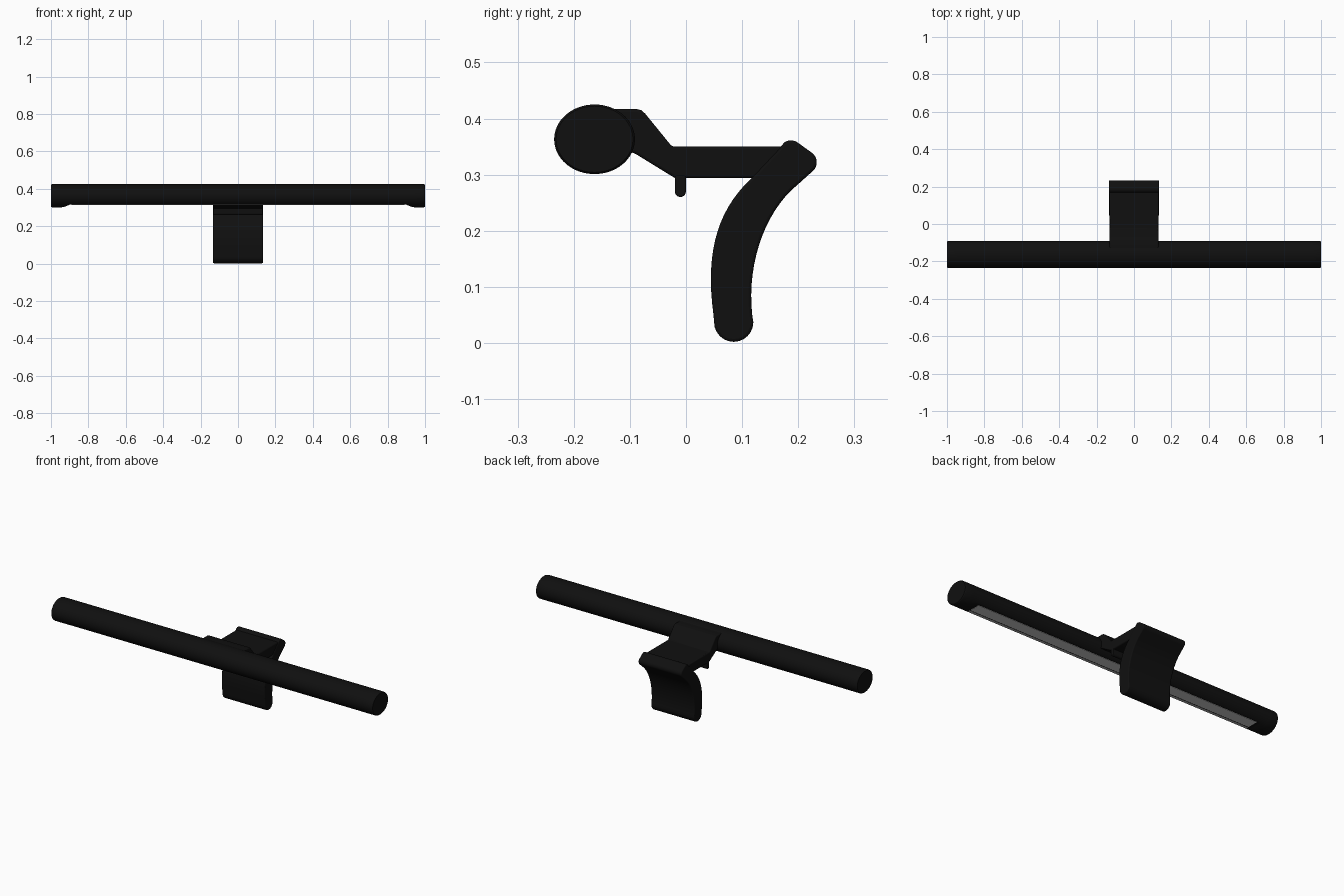
import bpy, bmesh, math
from mathutils import Vector
from mathutils.geometry import interpolate_bezier

cube = bpy.data.objects.get("Cube")
if cube:
    bpy.data.objects.remove(cube)


def material(name, value):
    m = bpy.data.materials.new(name)
    m.use_nodes = True
    colour = (value, value, value, 1)
    m.diffuse_color = colour
    m.node_tree.nodes["Principled BSDF"].inputs["Base Color"].default_value = colour
    return m


black = material("matte black", 0.005)
diffuser = material("light diffuser", 0.6)


def finish(name, bm, mat, bevel=0):
    bmesh.ops.recalc_face_normals(bm, faces=bm.faces)
    mesh = bpy.data.meshes.new(name)
    bm.to_mesh(mesh)
    bm.free()
    mesh.materials.append(mat)
    ob = bpy.data.objects.new(name, mesh)
    bpy.context.collection.objects.link(ob)
    if bevel:
        mod = ob.modifiers.new("soft edges", "BEVEL")
        mod.width, mod.segments = bevel, 3
        mod.limit_method, mod.angle_limit = "ANGLE", math.radians(40)
    bpy.ops.object.select_all(action="DESELECT")
    ob.select_set(True)
    bpy.context.view_layer.objects.active = ob
    bpy.ops.object.shade_smooth_by_angle(angle=math.radians(35))
    return ob


def extrude_profile(name, points, half_width, mat, bevel=0.005):
    """Extrude a (y, z) outline symmetrically along x."""
    bm = bmesh.new()
    face = bm.faces.new([bm.verts.new((-half_width, y, z)) for y, z in points])
    new = bmesh.ops.extrude_face_region(bm, geom=[face])["geom"]
    verts = [g for g in new if isinstance(g, bmesh.types.BMVert)]
    bmesh.ops.translate(bm, verts=verts, vec=(2 * half_width, 0, 0))
    return finish(name, bm, mat, bevel)


def bezier(*points, count=16):
    pts = interpolate_bezier(*[Vector((y, z, 0)) for y, z in points], count)
    return [(p.x, p.y) for p in pts]


def arc(cy, cz, r, start, end, count=12):
    angles = [math.radians(start + (end - start) * i / count) for i in range(count + 1)]
    return [(cy + r * math.cos(a), cz + r * math.sin(a)) for a in angles]


# Lamp tube: oval sections with a flattened underside between the ends
CY, CZ, RY, RZ, FLAT, SEGS = -0.163, 0.363, 0.072, 0.062, 0.315, 64
right_half = [(0.9, 1, FLAT), (0.91, 1, 0.311), (0.925, 1, 0.305), (0.945, 1, 0.3),
              (0.994, 1, 0.3), (0.998, 0.98, 0.3), (1.0, 0.95, 0.3)]
sections = [(-x, s, f) for x, s, f in reversed(right_half)] + right_half
bm = bmesh.new()
rings = []
for x, scale, floor in sections:
    ring = []
    for i in range(SEGS):
        a = 2 * math.pi * i / SEGS
        z = max(CZ + RZ * scale * math.sin(a), floor)
        ring.append(bm.verts.new((x, CY + RY * scale * math.cos(a), z)))
    rings.append(ring)
for a, b in zip(rings, rings[1:]):
    for i in range(SEGS):
        j = (i + 1) % SEGS
        bm.faces.new((a[i], a[j], b[j], b[i]))
bm.faces.new(rings[0])
bm.faces.new(rings[-1])
finish("lamp_tube", bm, black)

# Light strips under the tube
for name, y0, y1 in (("main_light_strip", -0.186, -0.124), ("front_light_strip", -0.203, -0.193)):
    outline = [(y0, FLAT - 0.002), (y1, FLAT - 0.002), (y1, FLAT + 0.004), (y0, FLAT + 0.004)]
    extrude_profile(name, outline, 0.89, diffuser, 0)

# Cranked arm from the tube to the clip
arm = [(-0.15, 0.417), (-0.088, 0.417), (-0.08, 0.415), (-0.073, 0.409), (-0.025, 0.35),
       (0.18, 0.35), (0.18, 0.31), (0.13, 0.294), (-0.02, 0.294), (-0.09, 0.337), (-0.15, 0.36)]
extrude_profile("mount_arm", arm, 0.131, black)

# Curved rear clip with a hooked top
clip = arc(0.085, 0.037, 0.035, 0, -180)
clip += bezier((0.049, 0.05), (0.034, 0.16), (0.055, 0.235), (0.115, 0.292))
clip += [(0.165, 0.345)]
clip += arc(0.187, 0.34, 0.021, 125, 55, 6)
clip += arc(0.212, 0.322, 0.021, 50, -45, 8)
clip += bezier((0.2, 0.283), (0.14, 0.235), (0.108, 0.14), (0.118, 0.05))
extrude_profile("rear_clip", clip, 0.134, black)

# Front stop lip under the arm
lip = [(0.0, 0.3), (-0.02, 0.3)] + arc(-0.01, 0.27, 0.01, 180, 360, 8)
extrude_profile("front_lip", lip, 0.131, black, 0.003)
